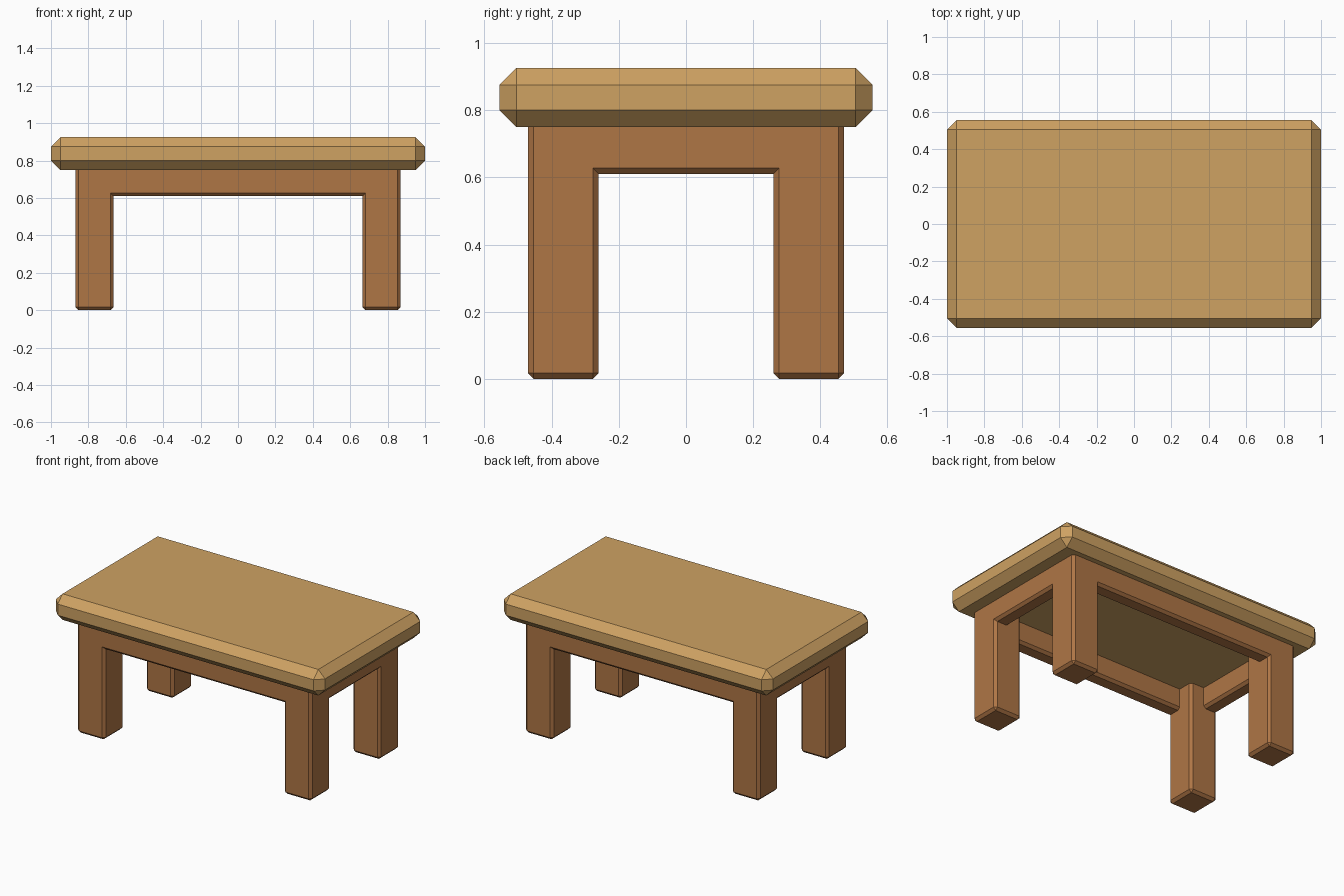
import bpy
import bmesh

cube = bpy.data.objects.get("Cube")
if cube:
    bpy.data.objects.remove(cube, do_unlink=True)


def make_material(name, color):
    mat = bpy.data.materials.new(name)
    mat.use_nodes = True
    mat.diffuse_color = (*color, 1)
    mat.node_tree.nodes["Principled BSDF"].inputs["Base Color"].default_value = (*color, 1)
    return mat


def finish(bm, name, mat):
    bmesh.ops.recalc_face_normals(bm, faces=bm.faces)
    mesh = bpy.data.meshes.new(name)
    bm.to_mesh(mesh)
    bm.free()
    mesh.materials.append(mat)
    obj = bpy.data.objects.new(name, mesh)
    bpy.context.collection.objects.link(obj)
    return obj


light_wood = make_material("light_wood", (0.62, 0.36, 0.123))
brown_wood = make_material("brown_wood", (0.43, 0.18, 0.06))

# Table top: a slab with wide chamfers
bm = bmesh.new()
bmesh.ops.create_cube(bm, size=1)
for v in bm.verts:
    v.co.x *= 2.0
    v.co.y *= 1.11
    v.co.z = 0.8375 + v.co.z * 0.175
bmesh.ops.bevel(bm, geom=bm.edges[:], offset=0.05, segments=1,
                affect='EDGES', offset_type='OFFSET')
finish(bm, "table_top", light_wood)

# Frame: legs and aprons fused into one solid, laid out on a cell grid
xs = [-0.87, -0.765, -0.665, 0.665, 0.765, 0.87]
ys = [-0.47, -0.365, -0.26, 0.26, 0.365, 0.47]
zs = [0.0, 0.61, 0.77]


def filled(i, j, k):
    if not (0 <= i < 5 and 0 <= j < 5 and 0 <= k < 2):
        return False
    leg = i != 2 and j != 2
    apron = k == 1 and (i in (0, 4) or j in (0, 4))
    return leg or apron


bm = bmesh.new()
corners = {}


def corner(key):
    if key not in corners:
        corners[key] = bm.verts.new((xs[key[0]], ys[key[1]], zs[key[2]]))
    return corners[key]


# Skin every cell side that borders empty space
for i in range(5):
    for j in range(5):
        for k in range(2):
            if not filled(i, j, k):
                continue
            cell = (i, j, k)
            for axis in range(3):
                for side in (0, 1):
                    beyond = list(cell)
                    beyond[axis] += 2 * side - 1
                    if filled(*beyond):
                        continue
                    quad = []
                    for a, b in ((0, 0), (1, 0), (1, 1), (0, 1)):
                        key = list(cell)
                        key[axis] += side
                        key[(axis + 1) % 3] += a
                        key[(axis + 2) % 3] += b
                        quad.append(corner(tuple(key)))
                    bm.faces.new(quad if side else quad[::-1])

bmesh.ops.recalc_face_normals(bm, faces=bm.faces)
# Open the hidden upper side, then merge coplanar cells
bm.normal_update()
top_faces = [f for f in bm.faces if f.normal.z > 0.9]
bmesh.ops.delete(bm, geom=top_faces, context='FACES')
bmesh.ops.dissolve_limit(bm, angle_limit=0.01, verts=bm.verts[:], edges=bm.edges[:])

# Chamfer the outer corners only, leaving inner corners sharp
bm.normal_update()
convex = [e for e in bm.edges if len(e.link_faces) == 2 and e.calc_face_angle_signed() > 0.5]
bmesh.ops.bevel(bm, geom=convex, offset=0.017, segments=1,
                affect='EDGES', offset_type='OFFSET')
finish(bm, "legs_and_aprons", brown_wood)
